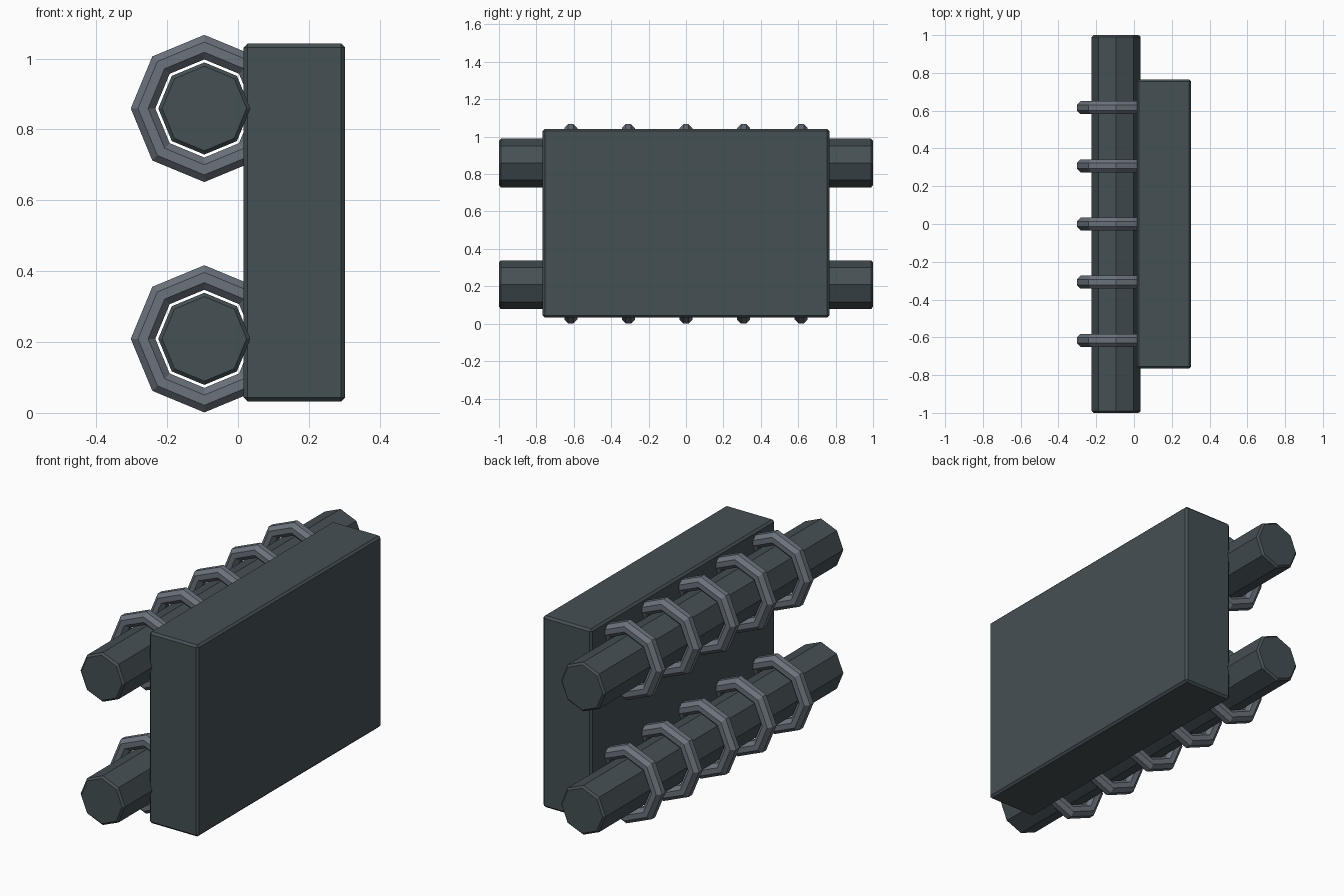
import bpy, math

cube = bpy.data.objects.get("Cube")
if cube:
    bpy.data.objects.remove(cube, do_unlink=True)


def make_material(name, color):
    mat = bpy.data.materials.new(name)
    mat.use_nodes = True
    mat.diffuse_color = color
    mat.node_tree.nodes["Principled BSDF"].inputs["Base Color"].default_value = color
    return mat


dark = make_material("dark slate", (0.06, 0.079, 0.088, 1))
steel = make_material("steel grey", (0.145, 0.17, 0.2, 1))


def finish(name, mat, bevel=0, limit=30):
    obj = bpy.context.object
    obj.name = name
    obj.data.materials.append(mat)
    bpy.ops.object.transform_apply(location=False, rotation=True, scale=True)
    if bevel:
        mod = obj.modifiers.new("Chamfer", "BEVEL")
        mod.width = bevel
        mod.segments = 1
        mod.limit_method = "ANGLE"
        mod.angle_limit = math.radians(limit)
    return obj


# Chamfered mounting block
bpy.ops.mesh.primitive_cube_add(size=1, location=(0.159, 0, 0.537))
bpy.context.object.scale = (0.286, 1.532, 1.01)
finish("mounting_block", dark, 0.011)

PIPE_X = -0.095
RING_STEP = 0.308

for level, z in (("lower", 0.209), ("upper", 0.859)):
    # Eight-sided pipe with only the end rims chamfered
    bpy.ops.mesh.primitive_cylinder_add(vertices=8, radius=0.13, depth=2,
                                        location=(PIPE_X, 0, z),
                                        rotation=(math.pi / 2, 0, 0))
    finish(level + "_pipe", dark, 0.01, 60)

    # Clamp rings sunk into the block, with a flat-sided octagonal section
    for i in range(5):
        bpy.ops.mesh.primitive_torus_add(major_segments=8, minor_segments=8,
                                         major_radius=0.173, minor_radius=0.0375,
                                         location=(PIPE_X, (i - 2) * RING_STEP, z))
        ring = bpy.context.object
        turn = math.pi / 8
        for v in ring.data.vertices:
            angle = math.atan2(v.co.y, v.co.x)
            across, along = v.co.xy.length - 0.173, v.co.z
            radius = 0.173 + across * math.cos(turn) - along * math.sin(turn)
            v.co = (radius * math.cos(angle), radius * math.sin(angle),
                    across * math.sin(turn) + along * math.cos(turn))
        ring.rotation_euler = (math.pi / 2, 0, 0)
        finish(f"{level}_clamp_ring_{i + 1}", steel)
